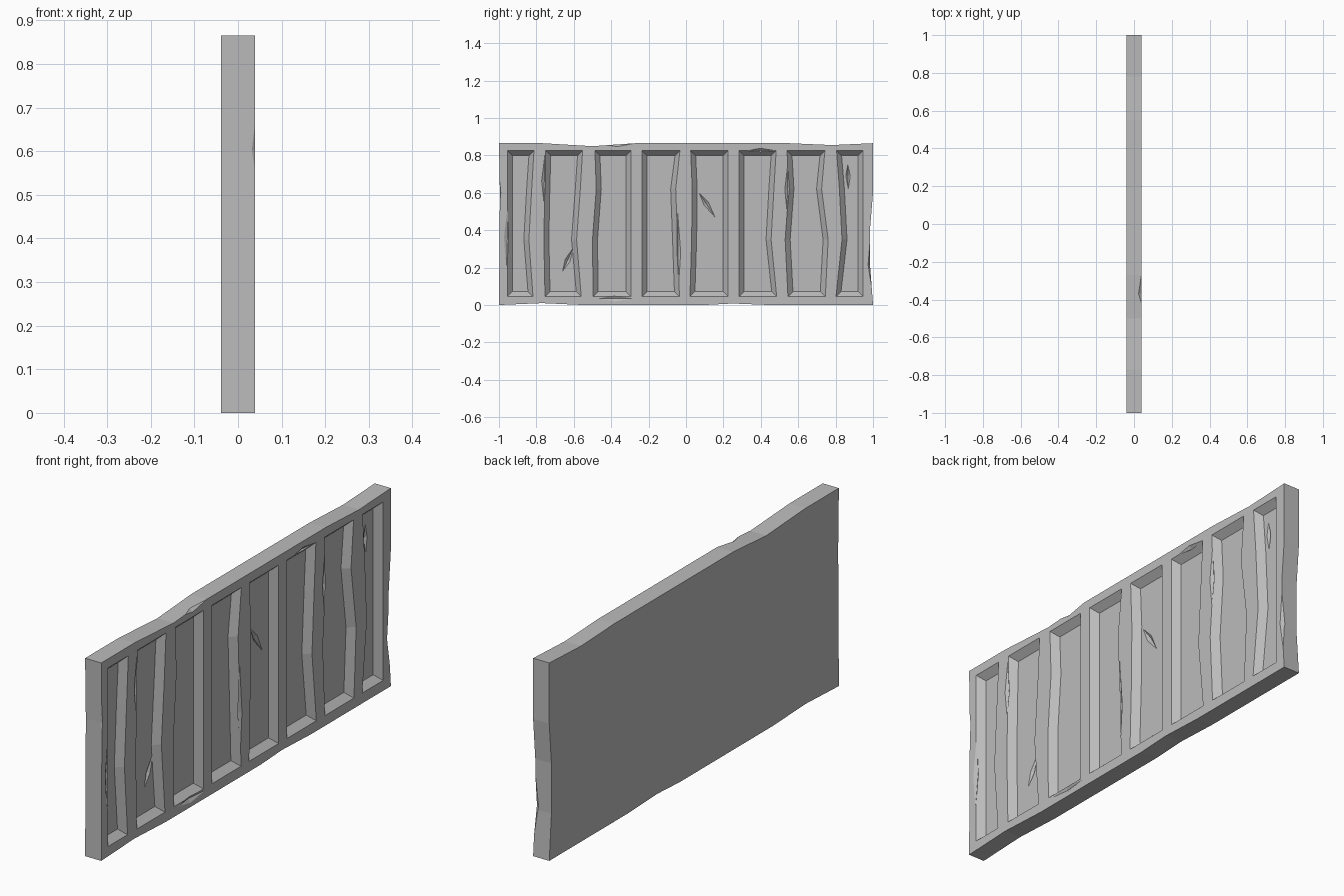
import bpy
import bmesh
from mathutils import Vector

old = bpy.data.objects.get("Cube")
if old:
    bpy.data.objects.remove(old, do_unlink=True)

HALF = 0.039      # half the slab thickness
DEPTH = 0.03      # recess depth
BEVEL = 0.027     # slope width of the recess walls
FLOOR = HALF - DEPTH

stone = bpy.data.materials.new("grey_stone")
stone.use_nodes = True
grey = (0.5, 0.5, 0.5, 1)
stone.diffuse_color = grey
stone.node_tree.nodes["Principled BSDF"].inputs["Base Color"].default_value = grey


def loft(bm, rings):
    """Closed solid through rings of matching points."""
    loops = [[bm.verts.new(p) for p in ring] for ring in rings]
    for a, b in zip(loops, loops[1:]):
        for i in range(len(a)):
            j = (i + 1) % len(a)
            bm.faces.new((a[i], a[j], b[j], b[i]))
    bm.faces.new(loops[0])
    bm.faces.new(loops[-1])


def chip(bm, x, start, end, width, depth):
    """Long diamond that gouges a splinter out of a surface at x."""
    a, b = Vector((x, *start)), Vector((x, *end))
    mid = a.lerp(b, 0.45)
    side = (b - a).cross(Vector((1, 0, 0))).normalized() * width
    out = Vector((depth, 0, 0))
    ring = [bm.verts.new(p) for p in (mid + side, mid + out, mid - side, mid - out)]
    for tip in (bm.verts.new(a), bm.verts.new(b)):
        for i in range(4):
            bm.faces.new((tip, ring[i], ring[(i + 1) % 4]))


def finish(bm, name):
    bmesh.ops.recalc_face_normals(bm, faces=bm.faces)
    mesh = bpy.data.meshes.new(name)
    bm.to_mesh(mesh)
    bm.free()
    mesh.materials.append(stone)
    obj = bpy.data.objects.new(name, mesh)
    bpy.context.collection.objects.link(obj)
    return obj


def carve(target, cutter):
    cutter.hide_render = True
    mod = target.modifiers.new("carve", 'BOOLEAN')
    mod.operation = 'DIFFERENCE'
    mod.solver = 'EXACT'
    mod.object = cutter
    bpy.context.view_layer.objects.active = target
    bpy.ops.object.modifier_apply(modifier=mod.name)
    bpy.data.objects.remove(cutter, do_unlink=True)


# Slab with a worn outline
outline = [(-1, 0), (-0.77, 0.01), (-0.55, 0), (0.1, 0), (0.25, 0.008), (0.45, 0),
           (1, 0), (0.985, 0.2), (0.985, 0.42), (1, 0.6), (1, 0.865),
           (0.78, 0.855), (0.55, 0.865), (-0.27, 0.865), (-0.5, 0.849),
           (-0.77, 0.865), (-1, 0.865), (-0.995, 0.6)]
bm = bmesh.new()
loft(bm, [[(x, y, z) for y, z in outline] for x in (-HALF, HALF)])
slab = finish(bm, "wall_panel")

# Recesses: left edge and right edge positions at four heights
levels = (0.045, 0.35, 0.62, 0.825)
recesses = [
    ((-0.955, -0.955, -0.955, -0.955), (-0.818, -0.84, -0.825, -0.813)),
    ((-0.754, -0.76, -0.755, -0.75), (-0.56, -0.585, -0.565, -0.553)),
    ((-0.497, -0.5, -0.48, -0.487), (-0.294, -0.294, -0.294, -0.294)),
    ((-0.235, -0.235, -0.235, -0.235), (-0.035, -0.045, -0.055, -0.032)),
    ((0.021, 0.03, 0.033, 0.025), (0.225, 0.225, 0.225, 0.225)),
    ((0.283, 0.283, 0.283, 0.283), (0.485, 0.455, 0.47, 0.482)),
    ((0.545, 0.53, 0.55, 0.54), (0.745, 0.76, 0.725, 0.743)),
    ((0.802, 0.834, 0.82, 0.805), (0.947, 0.947, 0.947, 0.947)),
]


def recess_ring(left, right, x):
    inset = (HALF - x) * BEVEL / DEPTH
    heights = (levels[0] + inset, levels[1], levels[2], levels[3] - inset)
    ring = [(x, y + inset, z) for y, z in zip(left, heights)]
    return ring + [(x, y - inset, z) for y, z in reversed(list(zip(right, heights)))]


bm = bmesh.new()
for left, right in recesses:
    loft(bm, [recess_ring(left, right, x) for x in (HALF + 0.006, FLOOR)])
carve(slab, finish(bm, "recess_cutter"))

# Chips on the recess floors, the rims and the outer edges
bm = bmesh.new()
for start, end, width in [((-0.66, 0.18), (-0.6, 0.31), 0.014),
                          ((0.07, 0.6), (0.155, 0.47), 0.014),
                          ((0.865, 0.75), (0.868, 0.62), 0.012)]:
    chip(bm, FLOOR, start, end, width, 0.012)
for start, end, width, depth in [((-0.45, 0.86), (-0.27, 0.865), 0.016, 0.02),
                                 ((0.995, 0.08), (0.987, 0.38), 0.018, 0.025),
                                 ((0.33, 0.825), (0.48, 0.825), 0.013, 0.012),
                                 ((-0.47, 0.035), (-0.28, 0.035), 0.016, 0.01),
                                 ((-0.96, 0.2), (-0.95, 0.55), 0.018, 0.01),
                                 ((-0.76, 0.55), (-0.755, 0.8), 0.014, 0.01),
                                 ((-0.04, 0.1), (-0.045, 0.5), 0.014, 0.01),
                                 ((0.54, 0.5), (0.545, 0.76), 0.014, 0.01),
                                 ((-1, 0.52), (-1, 0.7), 0.01, 0.015)]:
    chip(bm, HALF, start, end, width, depth)
carve(slab, finish(bm, "chip_cutter"))
